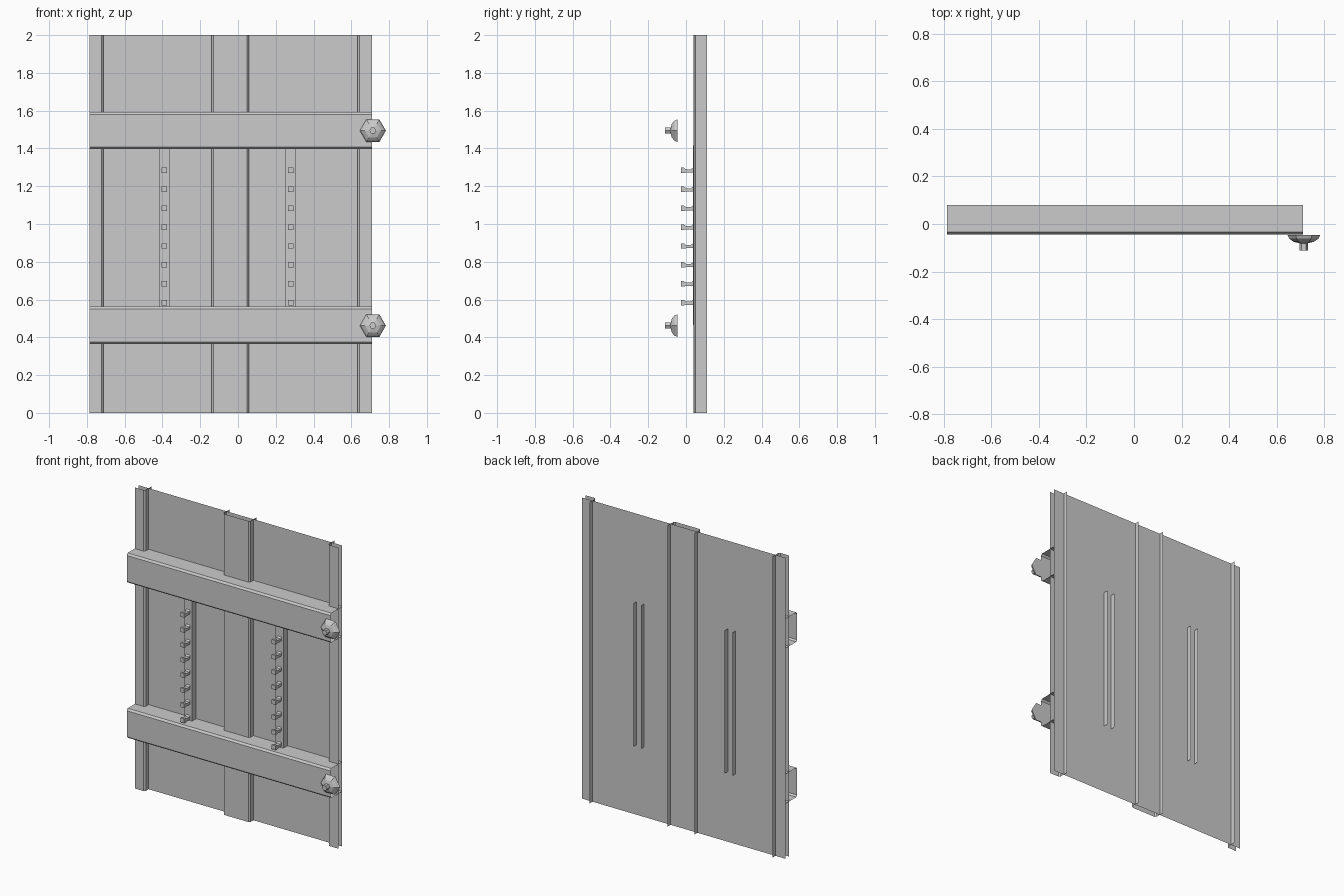
import bpy, bmesh, math

if "Cube" in bpy.data.objects:
    bpy.data.objects.remove(bpy.data.objects["Cube"])

def make(name, bm):
    me = bpy.data.meshes.new(name)
    bm.to_mesh(me)
    bm.free()
    ob = bpy.data.objects.new(name, me)
    bpy.context.collection.objects.link(ob)
    return ob

def sweep(name, pts, vec, closed=False, caps=False):
    """Extrude a 3D profile along vec into an open sheet or a capped solid."""
    bm = bmesh.new()
    a = [bm.verts.new(p) for p in pts]
    b = [bm.verts.new([p[i] + vec[i] for i in range(3)]) for p in pts]
    n = len(pts)
    for i in range(n if closed else n - 1):
        j = (i + 1) % n
        bm.faces.new((a[i], a[j], b[j], b[i]))
    if caps:
        bm.faces.new(a[::-1])
        bm.faces.new(b)
        bmesh.ops.recalc_face_normals(bm, faces=bm.faces[:])
    return make(name, bm)

L, R = -0.787, 0.71            # door side edges
PANEL, BACK, FACE, B = 0.08, 0.112, 0.041, 0.01

# Main sheet
sweep("door_panel", [(L, PANEL, 0), (R, PANEL, 0)], (0, 0, 2))

# Full-height raised strips, with bevelled edges and fins through the sheet
def left_edge(x):
    return [(x, BACK, 0), (x, FACE + B, 0), (x + B, FACE, 0)]

def right_edge(x):
    return [(x - B, FACE, 0), (x, FACE + B, 0), (x, BACK, 0)]

up = (0, 0, 2)
sweep("left_strip", [(L, FACE, 0)] + right_edge(-0.713), up)
sweep("center_strip", left_edge(-0.14) + right_edge(0.057), up)
sweep("right_strip", left_edge(0.632) + [(R, FACE, 0)], up)

# Horizontal channel bars, each with a hexagonal domed bolt
for tag, z in (("lower", 0.464), ("upper", 1.496)):
    h, f = 0.098, -0.044
    prof = [(PANEL, h), (f + B, h), (f, h - 0.013),
            (f, -h + B), (f + B, -h), (PANEL, -h)]
    sweep(tag + "_bar", [(L, y, z + dz) for y, dz in reversed(prof)], (R - L, 0, 0))

    bm = bmesh.new()
    rings = []
    for r, y in ((0.069, -0.046), (0.061, -0.062), (0.042, -0.075),
                 (0.018, -0.081), (0.018, -0.112)):
        rings.append([bm.verts.new((0.714 + r * math.cos(k * math.pi / 3), y,
                                    z - 0.002 + r * math.sin(k * math.pi / 3)))
                      for k in range(6)])
    for p, q in zip(rings, rings[1:]):
        for k in range(6):
            bm.faces.new((p[k], p[(k + 1) % 6], q[(k + 1) % 6], q[k]))
    bm.faces.new(rings[0][::-1])
    bm.faces.new(rings[-1])
    bmesh.ops.recalc_face_normals(bm, faces=bm.faces[:])
    make(tag + "_bolt", bm)

# Narrow racks with rows of hooked pegs
peg = [(-0.026, -0.015), (-0.026, 0.014), (-0.012, 0.014), (0.0, 0.005),
       (0.026, 0.005), (0.037, 0.014), (0.037, -0.012), (0.0, -0.012), (-0.01, -0.015)]
for tag, x in (("left", -0.391), ("right", 0.28)):
    w, f = 0.028, 0.036
    sweep(tag + "_rack", [(x - w, BACK, 0.465), (x - w, f, 0.465),
                          (x + w, f, 0.465), (x + w, BACK, 0.465)], (0, 0, 0.95))
    for i in range(8):
        sweep(f"{tag}_peg_{i + 1}",
              [(x - 0.014, y, 0.584 + 0.1 * i + z) for y, z in peg],
              (0.028, 0, 0), closed=True, caps=True)
